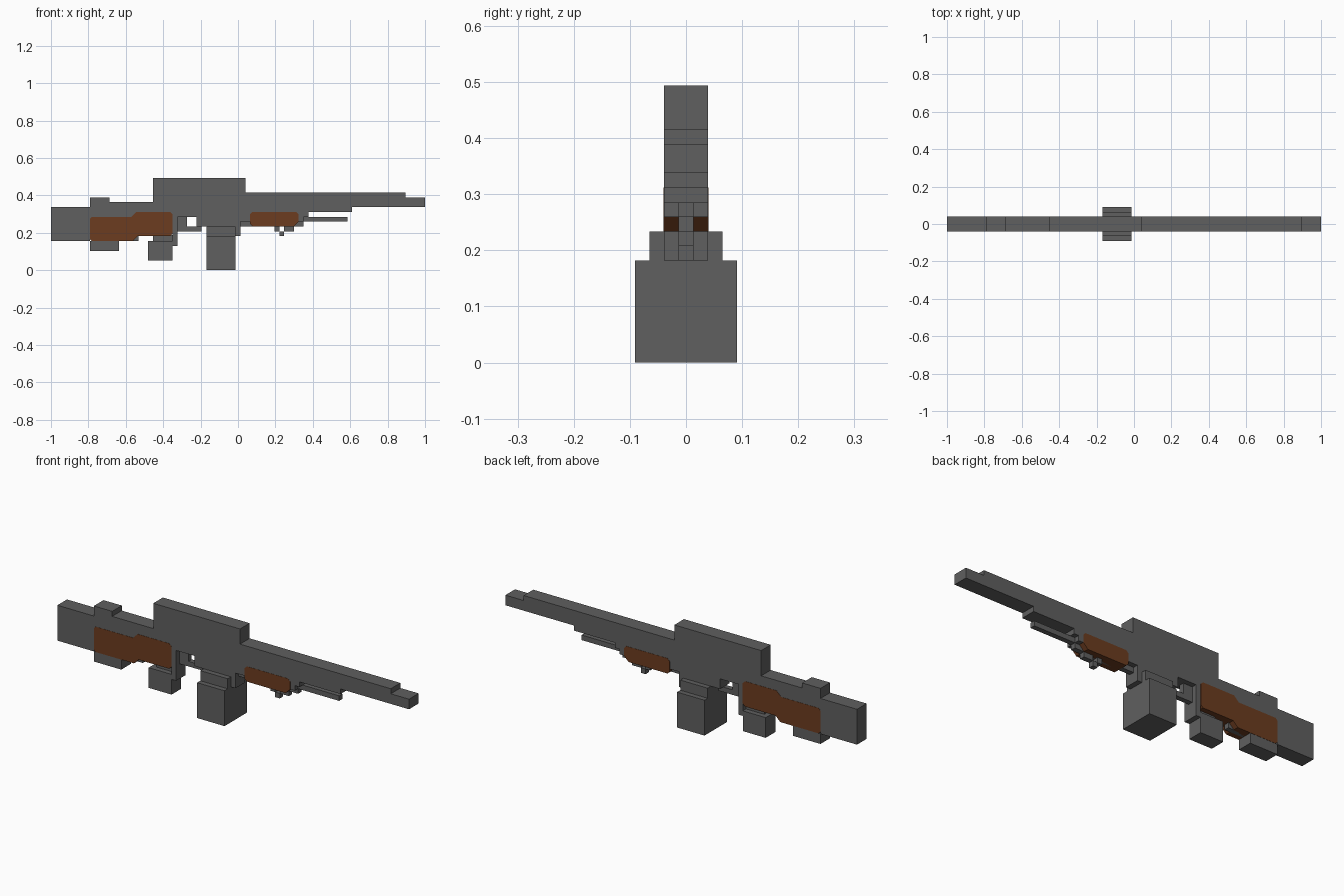
import bpy, bmesh

cube = bpy.data.objects.get("Cube")
if cube:
    bpy.data.objects.remove(cube, do_unlink=True)

U = 2 / 77  # one block of the layout grid


def material(name, rgb):
    m = bpy.data.materials.new(name)
    m.use_nodes = True
    m.diffuse_color = (*rgb, 1)
    bsdf = m.node_tree.nodes["Principled BSDF"]
    bsdf.inputs["Base Color"].default_value = (*rgb, 1)
    bsdf.inputs["Roughness"].default_value = 0.8
    return m


metal = material("dark grey metal", (0.115, 0.115, 0.115))
wood = material("brown wood", (0.15, 0.045, 0.014))


def prism(name, profile, width, mat):
    """Side profile (x, z) in grid blocks, extruded symmetrically along y."""
    bm = bmesh.new()
    half = width * U / 2
    face = bm.faces.new([bm.verts.new((x * U - 1, -half, z * U)) for x, z in profile])
    ext = bmesh.ops.extrude_face_region(bm, geom=[face])
    verts = [v for v in ext["geom"] if isinstance(v, bmesh.types.BMVert)]
    bmesh.ops.translate(bm, verts=verts, vec=(0, 2 * half, 0))
    bmesh.ops.recalc_face_normals(bm, faces=bm.faces[:])
    mesh = bpy.data.meshes.new(name)
    bm.to_mesh(mesh)
    bm.free()
    mesh.materials.append(mat)
    obj = bpy.data.objects.new(name, mesh)
    bpy.context.collection.objects.link(obj)
    return obj


def block(name, x0, x1, z0, z1, width):
    return prism(name, [(x0, z0), (x1, z0), (x1, z1), (x0, z1)], width, metal)


# Stock, receiver and barrel in one stepped silhouette
prism("body", [
    (0, 6), (8, 6), (8, 6.5), (17, 6.5), (17, 7.5), (25, 7.5), (25, 5), (26, 5),
    (26, 11), (30, 11), (30, 9), (39, 9), (39, 10), (52, 10), (52, 11), (53, 11),
    (53, 12), (62, 12), (62, 13), (77, 13), (77, 15), (73, 15), (73, 16), (40, 16),
    (40, 19), (21, 19), (21, 14), (12, 14), (12, 15), (8, 15), (8, 13), (0, 13)],
    3, metal)

# Wooden furniture, standing slightly proud of the metal
prism("stock_wood", [
    (8, 6.4), (8.4, 6), (16.8, 6), (17.8, 7), (24.5, 7), (25, 7.5), (25, 11.5),
    (24.5, 12), (17.6, 12), (16.6, 11), (8.4, 11), (8, 10.6)], 3.08, wood)
prism("handguard_wood", [
    (41, 9.5), (41.5, 9), (50, 9), (51, 10), (51, 11.5), (50.5, 12),
    (41.5, 12), (41, 11.5)], 3.08, wood)

# Magazine with its narrower neck and catch
block("magazine", 32, 38, 0, 7, 7)
block("magazine_neck", 32, 38, 7, 9, 5)
block("magazine_catch", 38, 39, 7, 9, 3)

# Grip, trigger and guard
block("grip", 20, 25, 2, 6, 3)
block("grip_neck", 21, 25, 6, 7.2, 1)
block("trigger", 26, 28, 9, 11, 1)
block("trigger_guard", 26, 31, 8, 9, 1)

# Butt support under the stock
block("butt_support", 8, 14, 4, 6, 3)
block("stock_stud", 14, 18, 6, 7, 1)

# Slim rod and the small hook under the handguard
block("handguard_spine", 39, 52, 9, 10, 1)
block("rod", 52, 61, 10, 11, 1)
block("hook_rear", 46, 47, 8, 9, 1)
block("hook_front", 48, 50, 8, 9, 1)
block("hook_bottom", 47, 48, 7, 8, 1)
